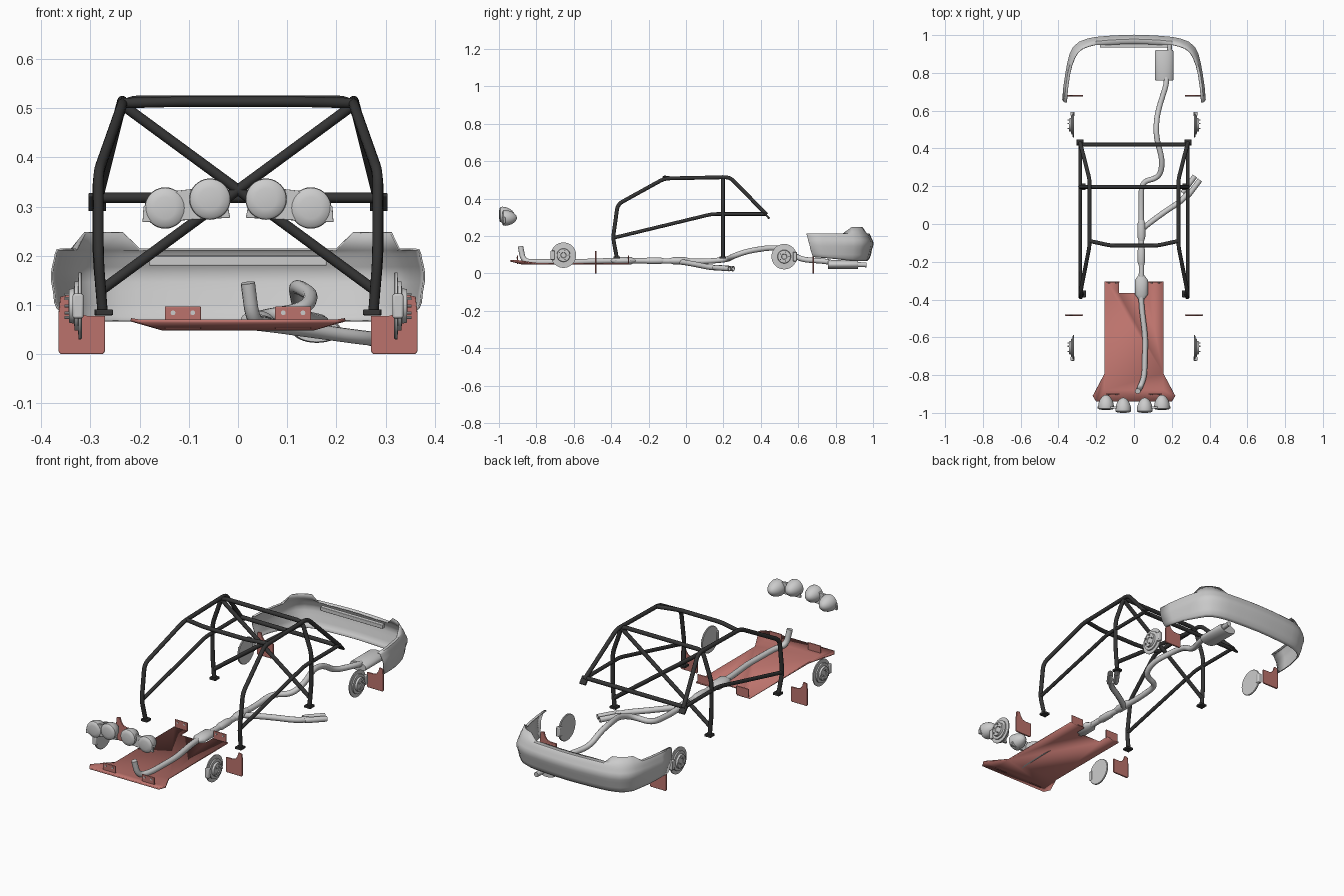
import bpy, bmesh, math
from mathutils import Vector

if "Cube" in bpy.data.objects:
    bpy.data.objects.remove(bpy.data.objects["Cube"])

def material(name, col):
    m = bpy.data.materials.new(name)
    m.diffuse_color = (*col, 1)
    m.use_nodes = True
    m.node_tree.nodes["Principled BSDF"].inputs["Base Color"].default_value = m.diffuse_color
    return m

RED = material("flap_red", (0.5, 0.17, 0.15))
BLACK = material("cage_black", (0.035, 0.035, 0.035))

def finish(name, bm, mat=None, solid=0, bevel=0, angle=35):
    bmesh.ops.recalc_face_normals(bm, faces=bm.faces)
    me = bpy.data.meshes.new(name)
    bm.to_mesh(me)
    bm.free()
    ob = bpy.data.objects.new(name, me)
    bpy.context.collection.objects.link(ob)
    if mat:
        me.materials.append(mat)
    bpy.ops.object.select_all(action='DESELECT')
    bpy.context.view_layer.objects.active = ob
    ob.select_set(True)
    bpy.ops.object.shade_smooth_by_angle(angle=math.radians(angle))
    if solid:
        s = ob.modifiers.new("solid", 'SOLIDIFY')
        s.thickness, s.offset = solid, 0
    if bevel:
        b = ob.modifiers.new("bevel", 'BEVEL')
        b.width, b.segments = bevel, 2
    return ob

def box(name, c, size, mat=None, rot_x=0, bevel=0.002):
    bm = bmesh.new()
    bmesh.ops.create_cube(bm, size=1)
    bmesh.ops.scale(bm, vec=size, verts=bm.verts)
    ob = finish(name, bm, mat, bevel=bevel)
    ob.location, ob.rotation_euler.x = c, rot_x
    return ob

def plate(name, pts, y, t, mat=None, bevel=0.002):
    """Extrude an x-z outline along y."""
    bm = bmesh.new()
    f = bm.faces.new([bm.verts.new((x, y - t / 2, z)) for x, z in pts])
    ext = bmesh.ops.extrude_face_region(bm, geom=[f])
    bmesh.ops.translate(bm, vec=(0, t, 0), verts=[v for v in ext['geom'] if isinstance(v, bmesh.types.BMVert)])
    return finish(name, bm, mat, bevel=bevel)

def lathe(name, prof, origin, axis, n=32, squash=1):
    """Revolve (radius, distance) pairs round an axis."""
    q, o = Vector(axis).to_track_quat('Z', 'Y'), Vector(origin)
    bm = bmesh.new()
    rings = []
    for r, t in prof:
        ring = []
        for k in range(n):
            a = 2 * math.pi * k / n
            p = q @ Vector((r * math.cos(a), r * math.sin(a), t))
            p.z *= squash
            ring.append(bm.verts.new(o + p))
        rings.append(ring)
    for a, b in zip(rings, rings[1:]):
        for k in range(n):
            bm.faces.new((a[k], a[(k + 1) % n], b[(k + 1) % n], b[k]))
    bmesh.ops.remove_doubles(bm, verts=bm.verts, dist=1e-5)
    return finish(name, bm)

def fillet(pts, r, n=6):
    pts = [Vector(p) for p in pts]
    out = [pts[0]]
    for a, p, b in zip(pts, pts[1:], pts[2:]):
        u = p + (a - p).normalized() * min(r, (a - p).length * 0.48)
        w = p + (b - p).normalized() * min(r, (b - p).length * 0.48)
        for k in range(n + 1):
            t = k / n
            out.append(u * (1 - t) ** 2 + p * 2 * t * (1 - t) + w * t * t)
    return out + [pts[-1]]

def tube(name, pts, rad, mat=None, r=0.03):
    pts = fillet(pts, r)
    cu = bpy.data.curves.new(name, 'CURVE')
    cu.dimensions, cu.bevel_depth, cu.bevel_resolution, cu.use_fill_caps = '3D', rad, 4, True
    sp = cu.splines.new('POLY')
    sp.points.add(len(pts) - 1)
    for q, p in zip(sp.points, pts):
        q.co = (*p, 1)
    if mat:
        cu.materials.append(mat)
    ob = bpy.data.objects.new(name, cu)
    bpy.context.collection.objects.link(ob)
    bpy.ops.object.select_all(action='DESELECT')
    bpy.context.view_layer.objects.active = ob
    ob.select_set(True)
    bpy.ops.object.convert(target='MESH')
    bpy.ops.object.shade_smooth_by_angle(angle=math.radians(40))

# Roll cage
R = 0.0105
half = [(0.275, 0.197, 0.085), (0.285, 0.197, 0.2), (0.285, 0.197, 0.365), (0.232, 0.197, 0.515)]
tube("main_hoop", half + [(-x, y, z) for x, y, z in reversed(half)], R, BLACK)
tube("windscreen_bar", [(-0.235, -0.09, 0.51), (-0.12, -0.115, 0.513), (0.12, -0.115, 0.513), (0.235, -0.09, 0.51)], R, BLACK)
tube("rear_cross_bar", [(-0.285, 0.42, 0.318), (0.285, 0.42, 0.318)], R, BLACK)
for s in (-1, 1):
    tube("side_hoop", [(s * 0.275, -0.37, 0.085), (s * 0.283, -0.39, 0.19), (s * 0.284, -0.365, 0.37),
         (s * 0.235, -0.115, 0.508), (s * 0.235, 0.235, 0.515), (s * 0.285, 0.43, 0.315)], R, BLACK)
    tube("door_bar", [(s * 0.283, -0.39, 0.19), (s * 0.285, 0.14, 0.318), (s * 0.285, 0.42, 0.318)], R * 0.9, BLACK)
    tube("hoop_diagonal", [(s * 0.23, 0.197, 0.503), (-s * 0.275, 0.197, 0.132)], R, BLACK)
    box("front_foot", (s * 0.272, -0.37, 0.085), (0.036, 0.036, 0.012), BLACK)
    box("hoop_foot", (s * 0.274, 0.197, 0.085), (0.036, 0.036, 0.012), BLACK)
    box("rear_foot", (s * 0.286, 0.432, 0.309), (0.036, 0.01, 0.042), BLACK, rot_x=0.7)

# Rear bumper: profile swept round the plan outline, with raised corners
side = [(0.378, 0.645), (0.372, 0.72), (0.362, 0.79), (0.353, 0.845), (0.341, 0.895), (0.322, 0.935),
        (0.29, 0.963), (0.245, 0.98), (0.205, 0.988), (0.14, 0.994), (0.07, 0.998)]
path = [Vector((-x, y)) for x, y in side] + [Vector((0, 1))] + [Vector(p) for p in reversed(side)]
prof = [(0.034, 0.068), (0.022, 0.078), (0.013, 0.1), (0.008, 0.128), (0.001, 0.146), (0, 0.165),
        (0.004, 0.178), (0.012, 0.193), (0.016, 0.205), (0.022, 0.212)]
bm = bmesh.new()
cols, N = [], len(path)
for i, p in enumerate(path):
    d = path[min(i + 1, N - 1)] - path[max(i - 1, 0)]
    n = Vector((d.y, -d.x)).normalized()
    e = min(i, N - 1 - i)
    k = 0.5 if e < 3 else min(1, 0.5 + (e - 2) * 0.15)
    col = []
    for off, z in prof + [(0.04 if 2 < e < 9 else 0.046, 0.247 if 3 < e < 8 else 0.213)]:
        q = p + n * off * k
        arch = max(0, 1 - e / 3) * (0.213 - z) * 0.25
        col.append(bm.verts.new((q.x, q.y + arch, z + max(0, 1 - e / 4) * max(0, 0.11 - z) * 0.5)))
    cols.append(col)
for a, b in zip(cols, cols[1:]):
    for j in range(len(prof)):
        bm.faces.new((a[j], b[j], b[j + 1], a[j + 1]))
finish("rear_bumper", bm, solid=0.004, angle=45)
box("bumper_bracket", (0, 0.945, 0.19), (0.36, 0.022, 0.02))

# Exhaust system
P = 0.0145
tube("exhaust_pipe", [(0.02, -0.885, 0.145), (0.03, -0.87, 0.066), (0.055, -0.81, 0.062), (0.06, -0.6, 0.062),
     (0.038, -0.42, 0.068), (0.04, -0.2, 0.068), (0.038, 0.1, 0.064), (0.04, 0.225, 0.075), (0.135, 0.245, 0.09),
     (0.152, 0.33, 0.12), (0.118, 0.46, 0.14), (0.118, 0.54, 0.125), (0.13, 0.61, 0.075), (0.175, 0.75, 0.065),
     (0.165, 0.79, 0.055)], P, r=0.05)
tube("side_exhaust", [(0.04, -0.03, 0.062), (0.075, 0.0, 0.058), (0.17, 0.07, 0.045), (0.25, 0.12, 0.034), (0.29, 0.17, 0.03)], P, r=0.05)
for name, y, ln, r in (("catalyst", -0.4, 0.13, 0.034), ("resonator", -0.22, 0.1, 0.02), ("junction", -0.09, 0.11, 0.021)):
    lathe(name, [(P, 0), (r, ln * 0.2), (r, ln * 0.8), (P, ln)], (0.039, y, 0.068), (0, 1, 0), 24, 0.6 if r > 0.03 else 0.9)
lathe("rear_muffler", [(0, 0), (0.046, 0), (0.05, 0.008), (0.05, 0.152), (0.046, 0.16), (0, 0.16)], (0.16, 0.76, 0.048), (0, 1, 0), 32, 0.5)
tube("tail_pipe", [(0.185, 0.9, 0.048), (0.19, 0.965, 0.046)], 0.013)
for dx in (-0.013, 0.013):
    lathe("side_tip", [(0.011, 0), (0.014, 0.02), (0.014, 0.11), (0.011, 0.11), (0.011, 0.03), (0, 0.03)],
          (0.27 + dx, 0.155 - dx * 0.8, 0.032), (0.6, 0.8, -0.06), 20)

# Skid plate with flared nose and notched tail
bm = bmesh.new()
V = lambda x, y, z=0.052: bm.verts.new((x, y, z))
body = [V(-0.08, -0.365), V(-0.08, -0.305), V(-0.155, -0.305), V(-0.155, -0.79), V(-0.155, -0.88),
        V(0.155, -0.88), V(0.155, -0.79), V(0.155, -0.305), V(0.07, -0.305), V(0.07, -0.365)]
bm.faces.new(body)
nl, nr, wl, wr = V(-0.2, -0.94, 0.067), V(0.2, -0.94, 0.067), V(-0.218, -0.91, 0.07), V(0.218, -0.91, 0.07)
bm.faces.new((body[4], nl, nr, body[5]))
bm.faces.new((body[3], wl, nl, body[4]))
bm.faces.new((body[5], nr, wr, body[6]))
finish("skid_plate", bm, RED, solid=0.007, angle=20)
for s in (-1, 1):
    for y in (-0.308, -0.9):
        box("skid_tab", (s * 0.112, y, 0.074), (0.073, 0.006, 0.046), RED)
        for dx in (-0.02, 0.02):
            lathe("tab_bolt", [(0, 0), (0.005, 0), (0.005, 0.004), (0, 0.004)], (s * 0.112 + dx, y - 0.006, 0.084), (0, 1, 0), 10)

# Lamp pods
for s in (-1, 1):
    for x, z, y in ((0.057, 0.315, -1.0), (0.148, 0.297, -0.985)):
        lathe("spot_lamp", [(0, 0), (0.022, 0.001), (0.036, 0.004), (0.041, 0.009), (0.042, 0.02), (0.039, 0.038),
              (0.032, 0.056), (0.021, 0.071), (0.01, 0.079), (0, 0.081)], (s * x, y, z), (0, 1, 0))
    plate("lamp_bracket", [(s * a, b) for a, b in ((0.016, 0.277), (0.06, 0.275), (0.11, 0.272), (0.194, 0.268),
          (0.192, 0.3), (0.125, 0.332), (0.09, 0.336), (0.02, 0.3))], -0.972, 0.012)

# Brake discs and mud flaps
for s in (-1, 1):
    for y, z, c in ((-0.655, 0.098, -1), (0.525, 0.09, 1)):
        lathe("brake_disc", [(0, 0), (0.066, 0), (0.068, 0.002), (0.068, 0.007), (0.05, 0.008), (0.05, 0.015), (0.036, 0.016),
              (0.034, 0.026), (0.015, 0.027), (0.013, 0.024), (0, 0.024)], (s * 0.317, y, z), (s, 0, 0), 40)
        for k in range(5):
            a = k * math.tau / 5
            lathe("wheel_stud", [(0.003, 0), (0.003, 0.014), (0, 0.014)],
                  (s * 0.338, y + 0.025 * math.cos(a), z + 0.025 * math.sin(a)), (s, 0, 0), 8)
        box("caliper", (s * 0.325, y + c * 0.058, z), (0.022, 0.022, 0.05), bevel=0.004)
    for y in (-0.482, 0.68):
        plate("mud_flap", [(s * a, b) for a, b in ((0.275, 0), (0.36, 0), (0.365, 0.006), (0.365, 0.08), (0.361, 0.117),
              (0.342, 0.12), (0.336, 0.1), (0.325, 0.084), (0.308, 0.078), (0.27, 0.078), (0.27, 0.006))], y, 0.008, RED)
